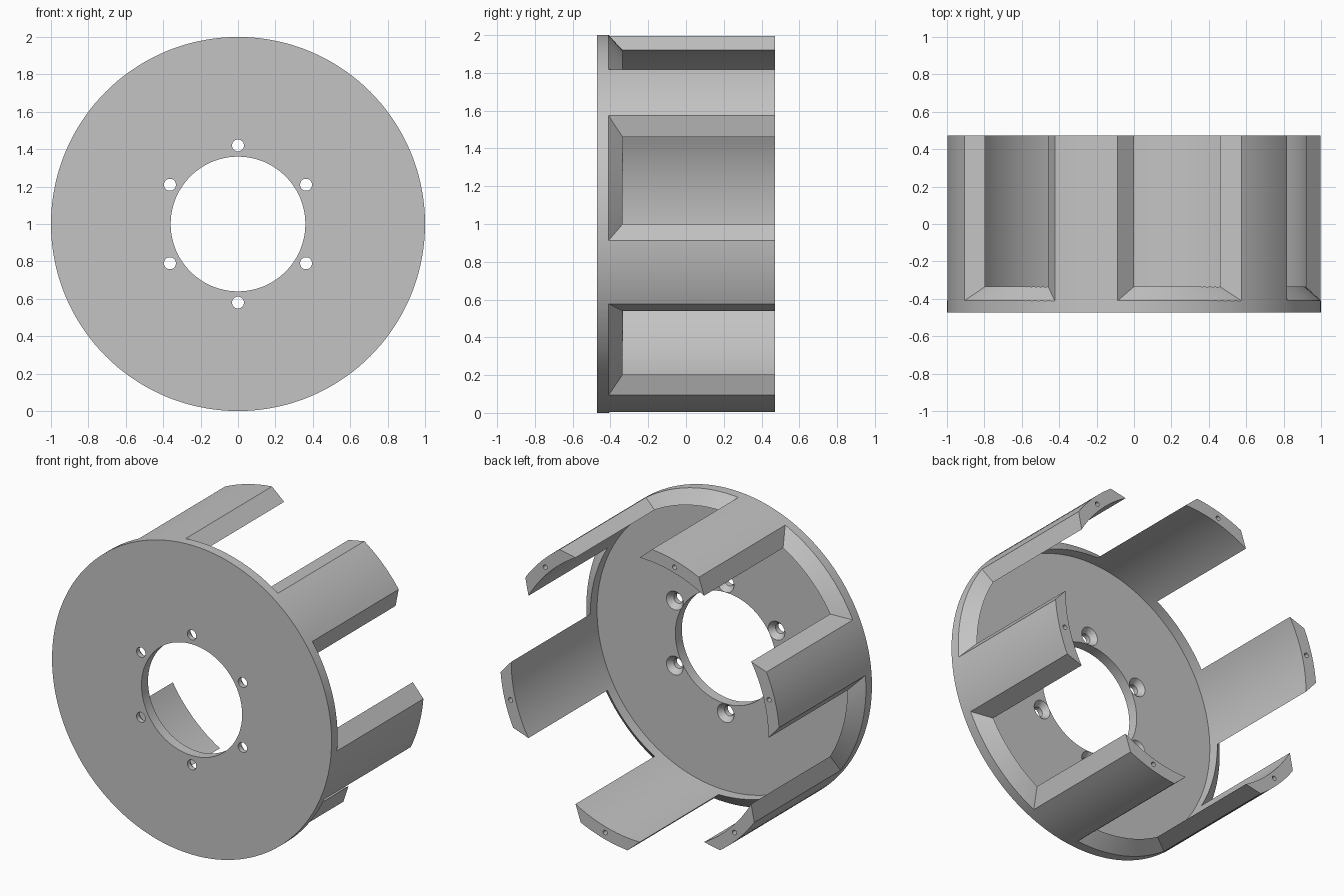
import bpy, bmesh
from math import cos, sin, radians, tau
from mathutils import Vector

cube = bpy.data.objects.get("Cube")
if cube:
    bpy.data.objects.remove(cube)

R_OUT, R_IN, R_BORE = 1.0, 0.92, 0.36
FRONT, BACK = -0.472, 0.472
FLOOR, RIM, LIP = -0.405, -0.41, -0.335
AXIS = Vector((0, 0, 1))


def polar(r, deg, y):
    """Point around the main axis, which runs along y at z = 1."""
    a = radians(deg)
    return AXIS + Vector((r * cos(a), y, r * sin(a)))


def lathe(bm, profile, centre, steps):
    """Revolve a closed (radius, y) profile about a y axis through centre."""
    rings = []
    for i in range(steps):
        a = tau * i / steps
        rings.append([bm.verts.new(centre + Vector((r * cos(a), y, r * sin(a))))
                      for r, y in profile])
    n = len(profile)
    for i in range(steps):
        p, q = rings[i], rings[(i + 1) % steps]
        for j in range(n):
            k = (j + 1) % n
            if profile[j][0] or profile[k][0]:
                bm.faces.new((p[j], p[k], q[k], q[j]))


def window(bm, mid):
    """Wedge that cuts one flared gap between two arms."""
    count = 16
    sections = []
    for i in range(count + 1):
        t = 2 * i / count - 1
        outer = polar(R_OUT, mid + 20 * t, RIM)
        inner = polar(R_IN, mid + 15 * t, LIP)
        d = (outer - inner) * 0.5
        low = [outer + d, inner - d]
        high = [Vector((p.x, BACK + 0.2, p.z)) for p in reversed(low)]
        sections.append([bm.verts.new(p) for p in low + high])
    for p, q in zip(sections, sections[1:]):
        for j in range(4):
            k = (j + 1) % 4
            bm.faces.new((p[j], p[k], q[k], q[j]))
    bm.faces.new(sections[0])
    bm.faces.new(sections[-1])


def finish(bm, name):
    bmesh.ops.remove_doubles(bm, verts=bm.verts, dist=1e-6)
    bmesh.ops.dissolve_degenerate(bm, edges=bm.edges, dist=1e-6)
    bmesh.ops.recalc_face_normals(bm, faces=bm.faces)
    mesh = bpy.data.meshes.new(name)
    bm.to_mesh(mesh)
    bm.free()
    obj = bpy.data.objects.new(name, mesh)
    bpy.context.collection.objects.link(obj)
    return obj


# Plain cup: bored floor disc with a full cylindrical wall
bm = bmesh.new()
lathe(bm, [(R_BORE, FRONT), (R_OUT, FRONT), (R_OUT, BACK),
           (R_IN, BACK), (R_IN, FLOOR), (R_BORE, FLOOR)], AXIS, 144)
hub = finish(bm, "slotted_hub")

# Cutters: windows, countersunk floor holes, blind holes in the arm ends
bm = bmesh.new()
for k in range(6):
    window(bm, 75 + 60 * k)
    lathe(bm, [(0, FRONT - 0.05), (0.032, FRONT - 0.05), (0.032, FLOOR - 0.035),
               (0.06, FLOOR), (0.06, FLOOR + 0.02), (0, FLOOR + 0.02)],
          polar(0.42, 90 + 60 * k, 0), 32)
    lathe(bm, [(0, BACK - 0.12), (0.015, BACK - 0.12),
               (0.015, BACK + 0.05), (0, BACK + 0.05)],
          polar(0.957, 45 + 60 * k, 0), 20)
cutter = finish(bm, "hub_cutter")
cutter.hide_render = True

# Cut the hub, then drop the cutter
mod = hub.modifiers.new("cuts", 'BOOLEAN')
mod.operation = 'DIFFERENCE'
mod.solver = 'EXACT'
mod.object = cutter
bpy.ops.object.select_all(action='DESELECT')
hub.select_set(True)
bpy.context.view_layer.objects.active = hub
bpy.ops.object.modifier_apply(modifier=mod.name)
bpy.data.objects.remove(cutter)

# Single grey finish
grey = bpy.data.materials.new("light_grey")
grey.use_nodes = True
colour = (0.55, 0.55, 0.55, 1)
grey.diffuse_color = colour
grey.node_tree.nodes["Principled BSDF"].inputs["Base Color"].default_value = colour
hub.data.materials.clear()
hub.data.materials.append(grey)
bpy.ops.object.shade_smooth_by_angle(angle=radians(25))
